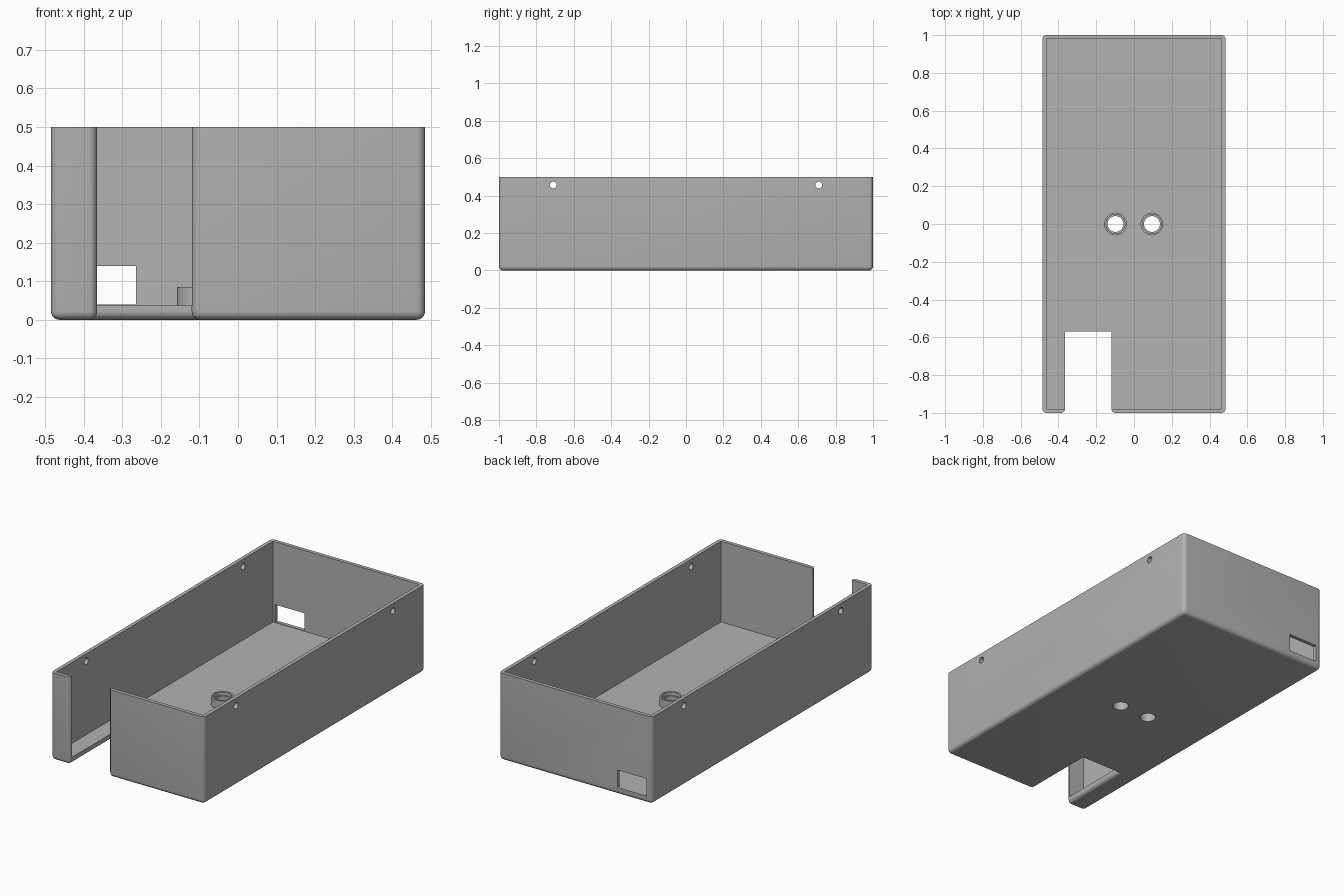
import bpy, bmesh, math
from mathutils import Matrix

cube = bpy.data.objects.get("Cube")
if cube:
    bpy.data.objects.remove(cube, do_unlink=True)

W, L, H = 0.485, 1.0, 0.5          # half width, half length, height
WALL, FLOOR, FILLET = 0.021, 0.037, 0.022
NOTCH = (-0.365, -0.12, -0.57)     # left edge, right edge, back edge
BOSS_X = {"right_boss": -0.098, "left_boss": 0.095}

grey = bpy.data.materials.new("mid grey")
grey.use_nodes = True
colour = (0.445, 0.445, 0.445, 1)
grey.diffuse_color = colour
grey.node_tree.nodes["Principled BSDF"].inputs["Base Color"].default_value = colour


def make_object(name, bm):
    bmesh.ops.recalc_face_normals(bm, faces=bm.faces)
    mesh = bpy.data.meshes.new(name)
    bm.to_mesh(mesh)
    bm.free()
    mesh.materials.append(grey)
    obj = bpy.data.objects.new(name, mesh)
    bpy.context.collection.objects.link(obj)
    return obj


def activate(obj):
    bpy.ops.object.select_all(action="DESELECT")
    obj.select_set(True)
    bpy.context.view_layer.objects.active = obj


def cut(obj, bm):
    """Subtract a closed shape and remove the cutter."""
    cutter = make_object("cutter", bm)
    cutter.hide_render = True
    mod = obj.modifiers.new("cut", "BOOLEAN")
    mod.operation, mod.solver, mod.object = "DIFFERENCE", "EXACT", cutter
    activate(obj)
    bpy.ops.object.modifier_apply(modifier=mod.name)
    bpy.data.objects.remove(cutter, do_unlink=True)


def box(x0, x1, y0, y1, z0, z1):
    bm = bmesh.new()
    bmesh.ops.create_cube(bm, size=1)
    bmesh.ops.scale(bm, vec=(x1 - x0, y1 - y0, z1 - z0), verts=bm.verts)
    bmesh.ops.translate(bm, vec=((x0 + x1) / 2, (y0 + y1) / 2, (z0 + z1) / 2), verts=bm.verts)
    return bm


def rod(radius, length, centre, along_x=False):
    bm = bmesh.new()
    turn = Matrix.Rotation(math.pi / 2, 4, "Y") if along_x else Matrix()
    bmesh.ops.create_cone(bm, cap_ends=True, segments=40, radius1=radius, radius2=radius,
                          depth=length, matrix=Matrix.Translation(centre) @ turn)
    return bm


# Outer block: notched outline, raised, then filleted on the bottom and outer corners
n0, n1, ny = NOTCH
outline = [(-W, -L), (n0, -L), (n0, ny), (n1, ny), (n1, -L), (W, -L), (W, L), (-W, L)]
bm = bmesh.new()
base = bm.faces.new([bm.verts.new((x, y, 0)) for x, y in outline])
raised = bmesh.ops.extrude_face_region(bm, geom=[base], use_keep_orig=True)
top = [v for v in raised["geom"] if isinstance(v, bmesh.types.BMVert)]
bmesh.ops.translate(bm, vec=(0, 0, H), verts=top)
bmesh.ops.recalc_face_normals(bm, faces=bm.faces)


def wants_fillet(edge):
    a, b = (v.co for v in edge.verts)
    on_bottom = a.z < 0.01 and b.z < 0.01
    outer_corner = abs(a.z - b.z) > 0.01 and abs(a.y) > 0.99
    return on_bottom or outer_corner


bmesh.ops.bevel(bm, geom=[e for e in bm.edges if wants_fillet(e)], offset=FILLET,
                segments=6, profile=0.5, affect="EDGES", clamp_overlap=True)
case = make_object("case", bm)

# Hollow interior
cut(case, box(-W + WALL, W - WALL, -L + WALL, L - WALL, FLOOR, H + 0.1))
# Port in the back wall
cut(case, box(-0.45, -0.265, L - 0.1, L + 0.1, 0.04, 0.14))
# Screw holes through both side walls
for y in (-0.71, 0.71):
    cut(case, rod(0.018, 2 * W + 0.2, (0, y, 0.457), along_x=True))
# Floor holes under the bosses
for x in BOSS_X.values():
    cut(case, rod(0.042, 0.2, (x, 0, 0)))

# Raised bosses with a stepped bore
parts = [case]
for name, x in BOSS_X.items():
    boss = make_object(name, rod(0.06, 0.085 - FLOOR, (x, 0, (0.085 + FLOOR) / 2)))
    cut(boss, rod(0.042, 0.3, (x, 0, 0.05)))
    cut(boss, rod(0.05, 0.04, (x, 0, 0.085)))
    parts.append(boss)

for part in parts:
    activate(part)
    bpy.ops.object.shade_smooth_by_angle(angle=math.radians(30))
